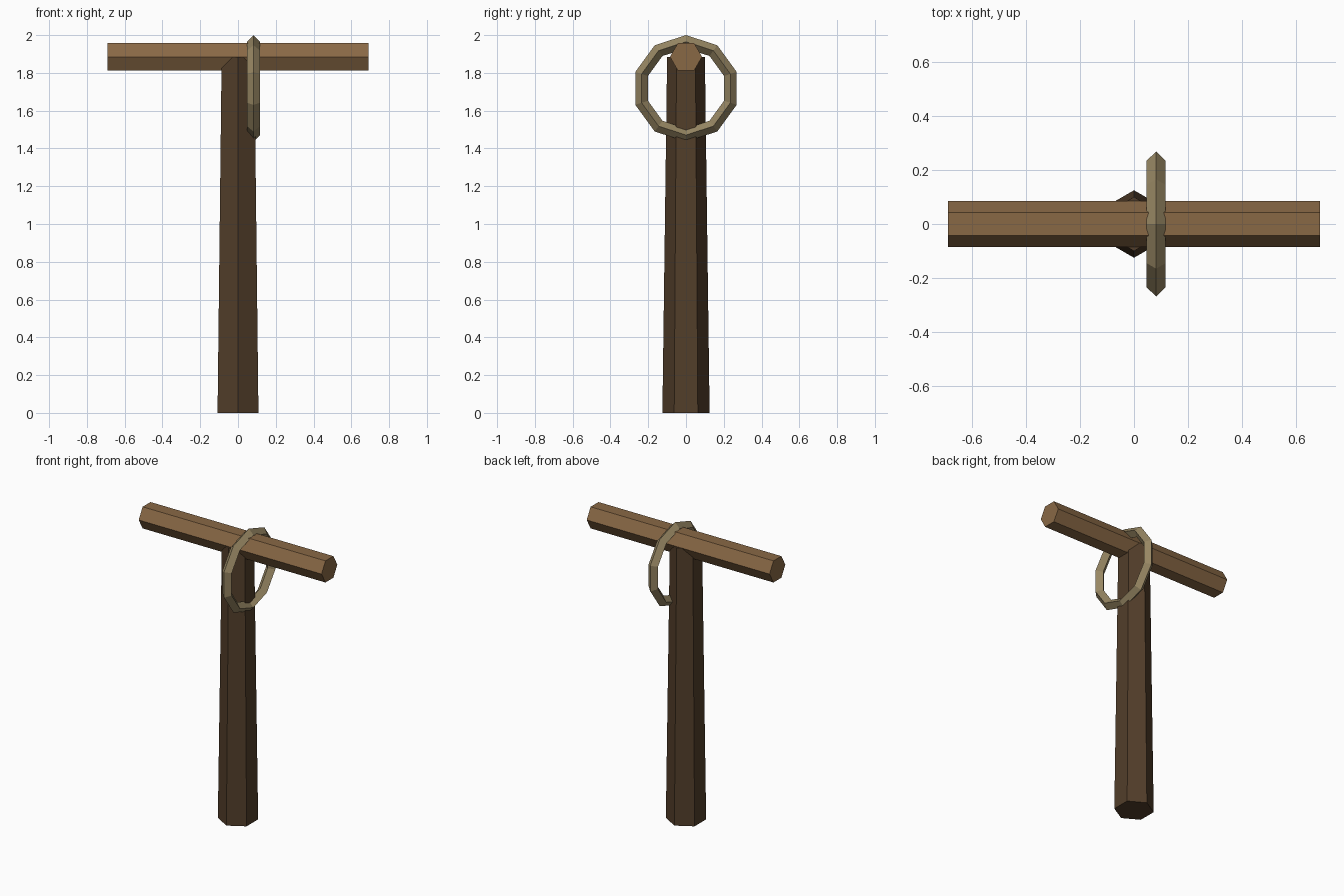
import bpy
from math import radians

if "Cube" in bpy.data.objects:
    bpy.data.objects.remove(bpy.data.objects["Cube"])


def finish(name, color):
    ob = bpy.context.object
    ob.name = name
    mat = bpy.data.materials.new(name + "_material")
    mat.diffuse_color = (*color, 1)
    mat.use_nodes = True
    mat.node_tree.nodes["Principled BSDF"].inputs["Base Color"].default_value = mat.diffuse_color
    ob.data.materials.append(mat)
    bpy.ops.object.transform_apply(location=False, rotation=True, scale=True)


# tapered six-sided post
POST_H = 1.885
bpy.ops.mesh.primitive_cone_add(vertices=6, radius1=0.125, radius2=0.10,
                                depth=POST_H, location=(0, 0, POST_H / 2))
finish("post", (0.085, 0.048, 0.023))

# six-sided crossbeam along x
bpy.ops.mesh.primitive_cylinder_add(vertices=6, radius=0.085, depth=1.38,
                                    location=(0, 0, 1.885), rotation=(0, radians(90), 0))
finish("crossbeam", (0.25, 0.14, 0.06))

# ten-sided rope loop with a diamond cross-section, hung over the beam
bpy.ops.mesh.primitive_torus_add(major_segments=10, minor_segments=4,
                                 major_radius=0.247, minor_radius=0.035,
                                 location=(0.082, 0, 1.718), rotation=(0, radians(90), 0))
finish("rope_loop", (0.31, 0.24, 0.125))
